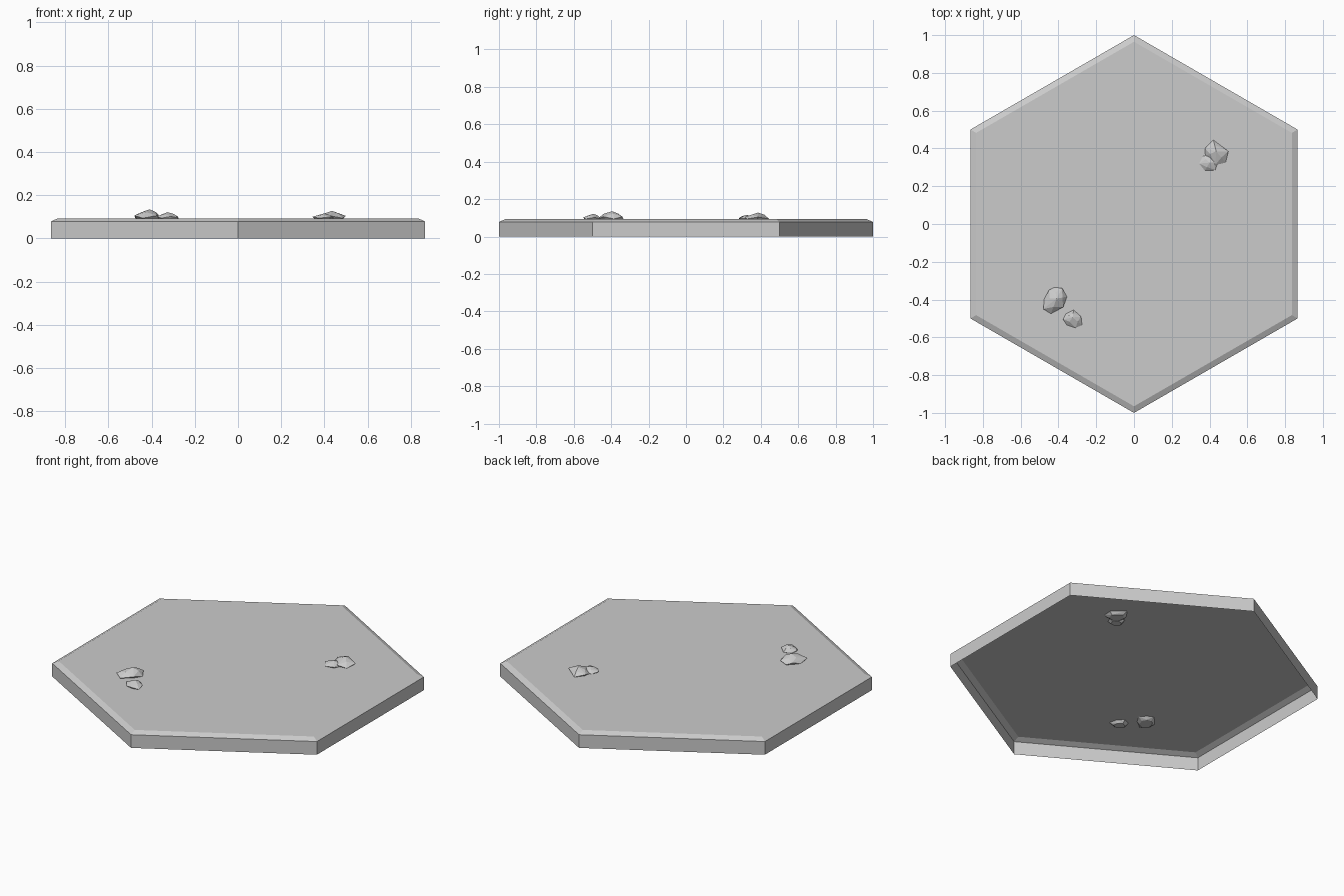
import bpy
import bmesh
import math
from mathutils import Vector

default_cube = bpy.data.objects.get("Cube")
if default_cube:
    bpy.data.objects.remove(default_cube, do_unlink=True)


def make_material(name, value):
    material = bpy.data.materials.new(name)
    material.use_nodes = True
    colour = (value, value, value, 1)
    material.diffuse_color = colour
    material.node_tree.nodes["Principled BSDF"].inputs["Base Color"].default_value = colour
    return material


stone_grey = make_material("stone grey", 0.6)


def add_object(name, bm):
    mesh = bpy.data.meshes.new(name)
    bm.to_mesh(mesh)
    bm.free()
    mesh.materials.append(stone_grey)
    obj = bpy.data.objects.new(name, mesh)
    bpy.context.collection.objects.link(obj)
    return obj


def hexagon(bm, radius, height):
    angles = [math.radians(30 + 60 * i) for i in range(6)]
    return [bm.verts.new((radius * math.cos(a), radius * math.sin(a), height)) for a in angles]


def build_tile():
    # Hollow hexagonal tile: side walls, chamfer and top, open underneath
    bm = bmesh.new()
    rings = [hexagon(bm, 1, 0), hexagon(bm, 1, 0.078), hexagon(bm, 0.965, 0.093)]
    for lower, upper in zip(rings, rings[1:]):
        for i in range(6):
            j = (i + 1) % 6
            bm.faces.new((lower[i], lower[j], upper[j], upper[i]))
    bm.faces.new(rings[-1])
    add_object("hexagon_tile", bm)


def build_rock(name, outline, peak, height):
    # Faceted boulder: hull of a sunken base, a wide girdle, shoulders and a peak
    bm = bmesh.new()
    points = [Vector(p) for p in outline]
    centre = sum(points, Vector((0, 0))) / len(points)
    top = Vector(peak)
    girdle = 0.094
    for i, point in enumerate(points):
        base = centre.lerp(point, 0.6)
        bm.verts.new((base.x, base.y, 0.078))
        lift = 0.3 * (height - girdle) * (i % 2)
        bm.verts.new((point.x, point.y, girdle + lift))
        if i % 2 == 0:
            shoulder = top.lerp(point, 0.55)
            bm.verts.new((shoulder.x, shoulder.y, girdle + 0.68 * (height - girdle)))
    bm.verts.new((top.x, top.y, height))
    bmesh.ops.convex_hull(bm, input=bm.verts[:])
    bmesh.ops.delete(bm, geom=[v for v in bm.verts if not v.link_faces], context="VERTS")
    bmesh.ops.recalc_face_normals(bm, faces=bm.faces[:])
    add_object(name, bm)


build_tile()

# Two pairs of rocks, one at the front and one at the back
build_rock("front_large_rock",
           [(-.42, -.335), (-.38, -.34), (-.355, -.385), (-.375, -.44),
            (-.44, -.475), (-.48, -.45), (-.475, -.395), (-.45, -.35)],
           (-.41, -.395), 0.135)
build_rock("front_small_rock",
           [(-.32, -.455), (-.28, -.49), (-.275, -.535), (-.31, -.55),
            (-.355, -.535), (-.375, -.505), (-.36, -.475)],
           (-.325, -.495), 0.122)
build_rock("back_large_rock",
           [(.42, .445), (.5, .385), (.485, .325), (.43, .312),
            (.378, .36), (.375, .4)],
           (.435, .385), 0.128)
build_rock("back_small_rock",
           [(.365, .36), (.41, .365), (.445, .33), (.43, .285),
            (.375, .282), (.345, .32)],
           (.4, .325), 0.116)
